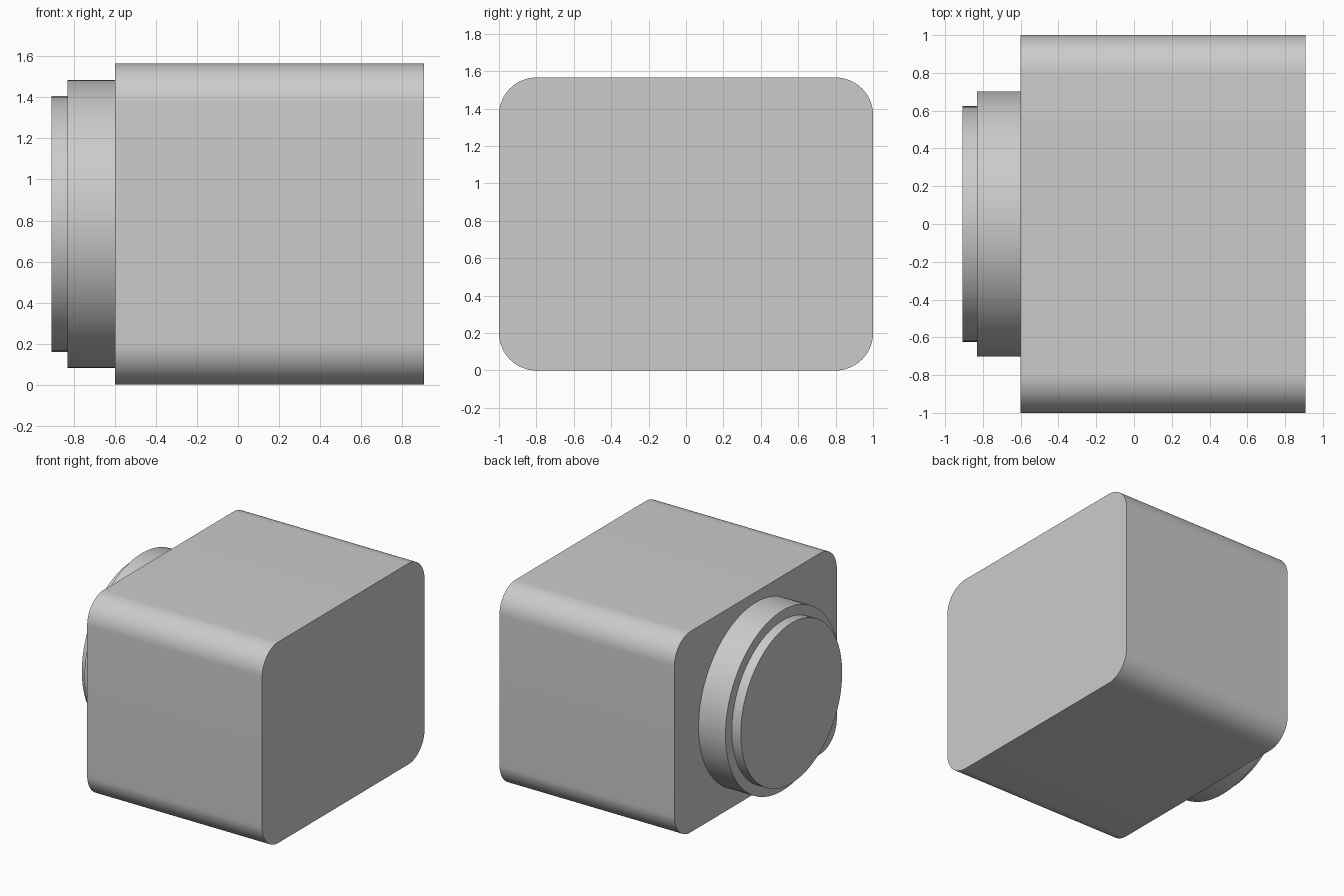
import bpy
import math
from mathutils import Matrix

cube = bpy.data.objects.get("Cube")
if cube:
    bpy.data.objects.remove(cube, do_unlink=True)

HEIGHT = 1.566
MID_Z = HEIGHT / 2

# Single neutral grey
grey = bpy.data.materials.new("light_grey")
grey.use_nodes = True
colour = (0.6, 0.6, 0.6, 1)
grey.diffuse_color = colour
grey.node_tree.nodes["Principled BSDF"].inputs["Base Color"].default_value = colour


def finish(obj, name):
    obj.name = name
    obj.data.materials.append(grey)
    bpy.ops.object.shade_smooth_by_angle(angle=math.radians(30))


def disc(name, radius, x0, x1):
    """Round boss along x between x0 and x1."""
    bpy.ops.mesh.primitive_cylinder_add(vertices=96, radius=radius, depth=x1 - x0)
    obj = bpy.context.object
    obj.data.transform(Matrix.Rotation(math.pi / 2, 4, "Y"))
    obj.location = ((x0 + x1) / 2, 0, MID_Z)
    finish(obj, name)


# Main block: box with the four edges along x rounded
bpy.ops.mesh.primitive_cube_add(size=1, location=(0.154, 0, MID_Z))
block = bpy.context.object
block.data.transform(Matrix.Diagonal((1.508, 2, HEIGHT, 1)))
weights = block.data.attributes.new("bevel_weight_edge", "FLOAT", "EDGE")
for edge in block.data.edges:
    a, b = (block.data.vertices[i].co for i in edge.vertices)
    weights.data[edge.index].value = 1.0 if abs(a.x - b.x) > 0.1 else 0.0
bevel = block.modifiers.new("rounded_edges", "BEVEL")
bevel.limit_method = "WEIGHT"
bevel.width = 0.2
bevel.segments = 16
bpy.ops.object.modifier_apply(modifier=bevel.name)
finish(block, "main_block")

# Stepped round boss on the right-hand end
disc("boss_ring", 0.702, -0.832, -0.6)
disc("boss_cap", 0.624, -0.909, -0.832)
